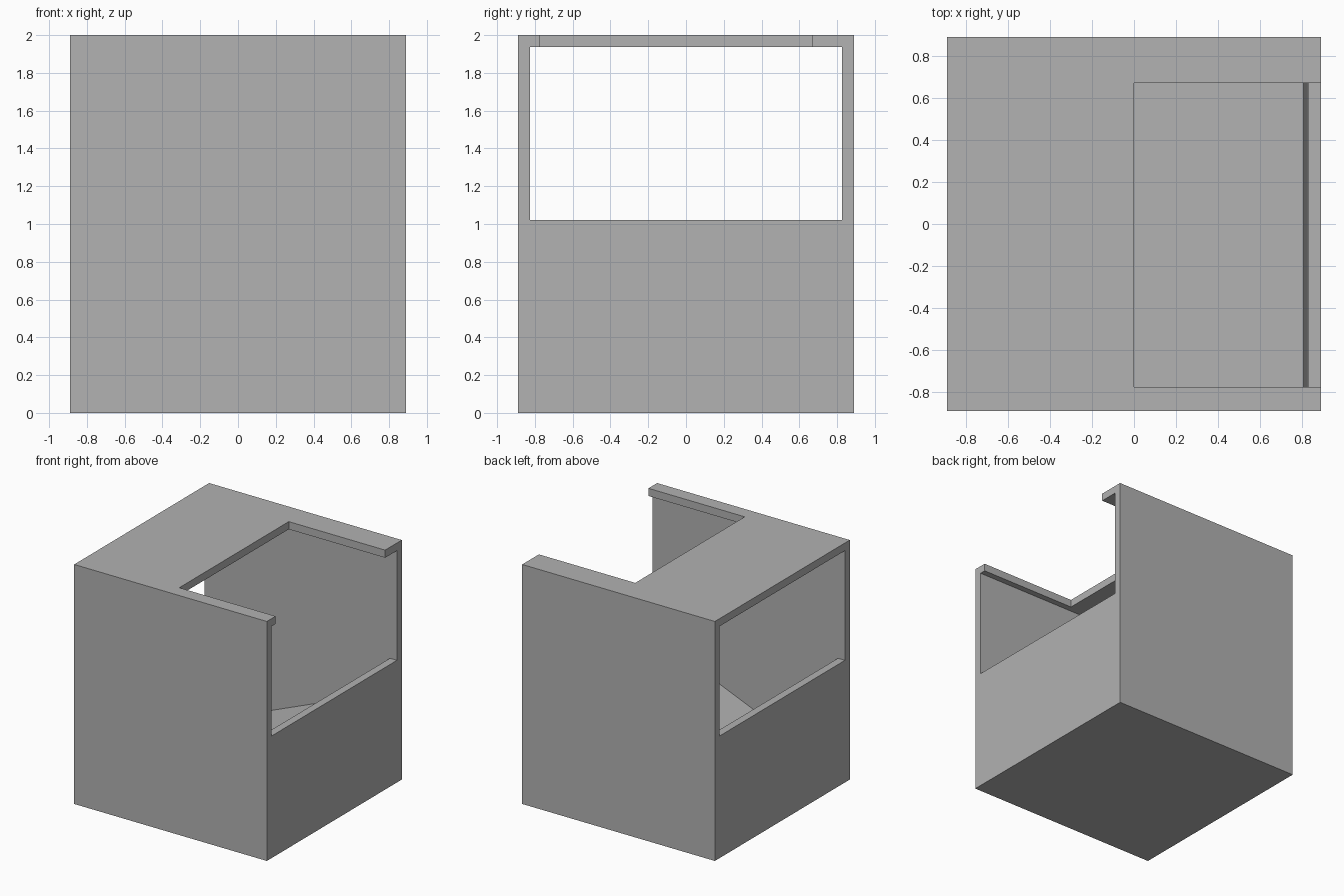
import bpy
import math
from mathutils import Matrix

cube = bpy.data.objects.get("Cube")
if cube:
    bpy.data.objects.remove(cube, do_unlink=True)

HALF, HEIGHT, WALL = 0.89, 2.0, 0.064
INNER = HALF - WALL
SILL = 1.02

grey = bpy.data.materials.new("plain grey")
grey.use_nodes = True
colour = (0.445, 0.445, 0.445, 1)
grey.diffuse_color = colour
grey.node_tree.nodes["Principled BSDF"].inputs["Base Color"].default_value = colour


def box(name, low, high):
    """Axis-aligned box between two corners."""
    x0, y0, z0 = low
    x1, y1, z1 = high
    verts = [(x, y, z) for x in (x0, x1) for y in (y0, y1) for z in (z0, z1)]
    faces = [(0, 1, 3, 2), (4, 6, 7, 5), (0, 4, 5, 1),
             (2, 3, 7, 6), (0, 2, 6, 4), (1, 5, 7, 3)]
    mesh = bpy.data.meshes.new(name)
    mesh.from_pydata(verts, [], faces)
    mesh.materials.append(grey)
    obj = bpy.data.objects.new(name, mesh)
    bpy.context.collection.objects.link(obj)
    return obj


def cut(target, low, high):
    """Remove a box from the target and discard the cutter."""
    cutter = box("cutter", low, high)
    cutter.hide_render = True
    mod = target.modifiers.new("cut", "BOOLEAN")
    mod.operation = "DIFFERENCE"
    mod.solver = "EXACT"
    mod.object = cutter
    bpy.context.view_layer.objects.active = target
    bpy.ops.object.modifier_apply(modifier=mod.name)
    bpy.data.objects.remove(cutter, do_unlink=True)


# Hollow housing with a window through both sides and a notch in the roof
housing = box("housing", (-HALF, -HALF, 0), (HALF, HALF, HEIGHT))
cut(housing, (-INNER, -INNER, WALL), (INNER, INNER, HEIGHT - WALL))
cut(housing, (-1, -INNER, SILL), (1, INNER, HEIGHT - WALL))
cut(housing, (0, -0.775, HEIGHT - 0.2), (1, 0.67, HEIGHT + 0.1))

# Sloping inner floor, rising towards the notched side
angle = math.atan(0.41)
reach = 0.806 / math.cos(angle)
ramp = box("sloping_floor", (-reach, -INNER, -0.048), (reach, INNER, 0))
ramp.data.transform(Matrix.Translation((0, 0, 0.402)) @ Matrix.Rotation(-angle, 4, "Y"))
